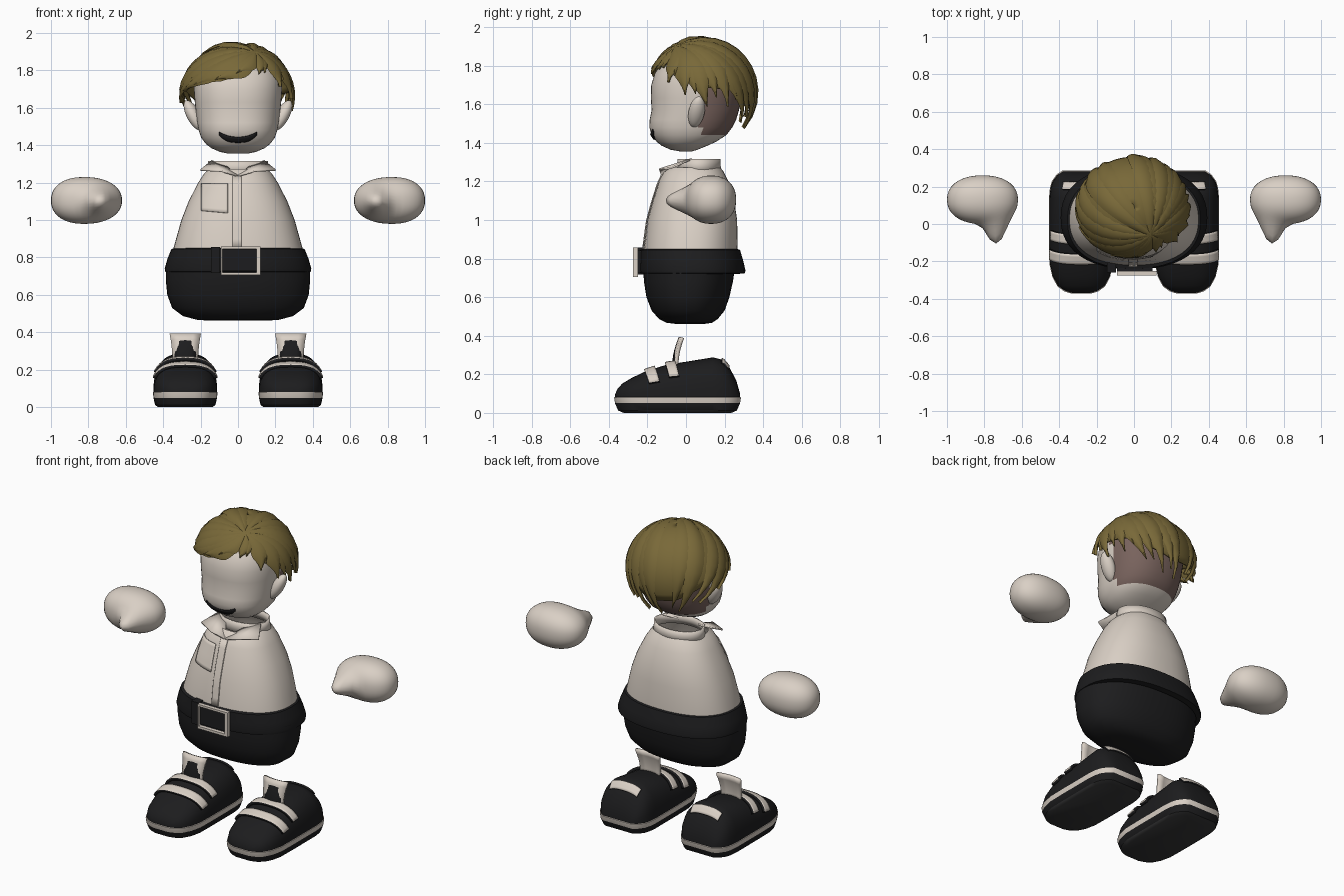
import bpy, bmesh, math, random
from mathutils import Vector

if "Cube" in bpy.data.objects:
    bpy.data.objects.remove(bpy.data.objects["Cube"])

random.seed(4)


def material(name, rgb):
    m = bpy.data.materials.new(name)
    m.diffuse_color = (*rgb, 1)
    m.use_nodes = True
    m.node_tree.nodes["Principled BSDF"].inputs["Base Color"].default_value = m.diffuse_color
    return m


BEIGE = material("beige", (0.70, 0.63, 0.56))
BLACK = material("black", (0.012, 0.012, 0.013))
GREY = material("sole_grey", (0.035, 0.035, 0.036))
HAIR = material("olive_blond", (0.19, 0.14, 0.04))
BROWN = material("shaved_brown", (0.19, 0.125, 0.11))


def finish(name, bm, mats, rule=None, thick=0, angle=40, rim=0):
    """Turn a bmesh into a shaded object; rule picks a material per face centre."""
    bmesh.ops.recalc_face_normals(bm, faces=bm.faces)
    if rule:
        for f in bm.faces:
            f.material_index = rule(f.calc_center_median())
    me = bpy.data.meshes.new(name)
    bm.to_mesh(me)
    bm.free()
    ob = bpy.data.objects.new(name, me)
    bpy.context.collection.objects.link(ob)
    for m in mats:
        me.materials.append(m)
    if thick:
        mod = ob.modifiers.new("thickness", 'SOLIDIFY')
        mod.thickness, mod.offset, mod.material_offset_rim = thick, 0, rim
    bpy.ops.object.select_all(action='DESELECT')
    ob.select_set(True)
    bpy.context.view_layer.objects.active = ob
    bpy.ops.object.shade_smooth_by_angle(angle=math.radians(angle))
    return ob


def add_grid(bm, rows, closed=False, caps=()):
    vs = [[bm.verts.new(p) for p in r] for r in rows]
    n = len(rows[0])
    for a, b in zip(vs, vs[1:]):
        for j in range(n if closed else n - 1):
            k = (j + 1) % n
            bm.faces.new((a[j], a[k], b[k], b[j]))
    for c in caps:
        bm.faces.new(vs[c])


def grid(name, rows, mats, closed=False, caps=(), **kw):
    bm = bmesh.new()
    add_grid(bm, rows, closed, caps)
    return finish(name, bm, mats, **kw)


def box(name, x, y, z, mat):
    rows = [[(a, b, c) for a, b in ((x[0], y[0]), (x[1], y[0]), (x[1], y[1]), (x[0], y[1]))] for c in z]
    return grid(name, rows, [mat], closed=True, caps=(0, -1))


def sample(table, t):
    """Linear lookup in rows of (key, values...)."""
    t = min(max(t, table[0][0]), table[-1][0])
    for p, q in zip(table, table[1:]):
        if t <= q[0]:
            f = (t - p[0]) / (q[0] - p[0])
            return [u + (v - u) * f for u, v in zip(p[1:], q[1:])]


def power(v, e):
    return math.copysign(abs(v) ** e, v)


def ring(z, a, yf, yb, n=2.3, seg=48):
    c, b = (yf + yb) / 2, (yb - yf) / 2
    ts = [math.tau * i / seg for i in range(seg)]
    return [(a * power(math.cos(t), 2 / n), c + b * power(math.sin(t), 2 / n), z) for t in ts]


def front(table, x, z, off=0.004, n=2.3):
    """Point on the front of a ring-lofted part."""
    a, yf, yb = sample(table, z)
    b = (yb - yf) / 2
    return (x, (yf + yb) / 2 - b * max(0, 1 - (abs(x) / a) ** n) ** (1 / n) - off, z)


def patch(name, table, x0, x1, low, high, mat, nu=12, nv=8, **kw):
    rows = []
    for i in range(nu + 1):
        x = x0 + (x1 - x0) * i / nu
        rows.append([front(table, x, low(x) + (high(x) - low(x)) * j / nv) for j in range(nv + 1)])
    return grid(name, rows, [mat], **kw)


# Torso: rows are (z, half width, front y, back y)
SHIRT = [(.80, .35, -.225, .268), (.85, .345, -.22, .268), (1.0, .303, -.2, .265), (1.1, .264, -.172, .25),
         (1.2, .213, -.14, .22), (1.25, .18, -.115, .195), (1.272, .155, -.085, .178)]
TROUSERS = [(.462, .15, -.06, .1), (.467, .22, -.1, .135), (.487, .295, -.14, .165), (.53, .352, -.178, .2),
            (.6, .378, -.205, .225), (.68, .386, -.218, .243), (.76, .386, -.222, .255)]
BELT = [(.72, .37, -.21, .27), (.724, .39, -.238, .306), (.74, .392, -.242, .308), (.79, .378, -.24, .296),
        (.845, .356, -.238, .28), (.85, .34, -.22, .265)]
for name, table, mat, caps in (("shirt", SHIRT, BEIGE, ()), ("trousers", TROUSERS, BLACK, (0,)),
                               ("waist_belt", BELT, BLACK, ())):
    grid(name, [ring(*r) for r in table], [mat], closed=True, caps=caps)
patch("shirt_placket", SHIRT, -.028, .018, lambda x: .85, lambda x: 1.235, BEIGE, thick=.006)
patch("shirt_pocket", SHIRT, -.195, -.055, lambda x: 1.05 - .09 * (x + .195), lambda x: 1.195, BEIGE, thick=.006)

# Collar: standing band and two pointed flaps
grid("collar_band", [ring(z, .15 + e, -.035 - e, .168 + e, 2) for z, e in ((1.255, .012), (1.285, .005), (1.315, .005))],
     [BEIGE], closed=True, thick=.01)
for s, side in ((-1, "left"), (1, "right")):
    pts = [(0, -.13, 1.235), (.09, -.14, 1.262), (.2, -.08, 1.268), (.14, .03, 1.316), (.06, -.03, 1.285)]
    bm = bmesh.new()
    v = [bm.verts.new((s * x, y, z)) for x, y, z in pts]
    bm.faces.new((v[0], v[1], v[4]))
    bm.faces.new((v[1], v[2], v[3], v[4]))
    finish("collar_flap_" + side, bm, [BEIGE], thick=.009)

# Buckle
box("belt_loop", (-.145, -.095), (-.258, -.2), (.717, .857), BLACK)
box("belt_end", (-.09, .1), (-.258, -.2), (.728, .842), BLACK)
for nm, x, z in (("top", (-.09, .12), (.845, .858)), ("bottom", (-.09, .12), (.705, .72)),
                 ("left", (-.09, -.083), (.72, .845)), ("right", (.1, .12), (.72, .845))):
    box("buckle_" + nm, x, (-.275, -.25), z, BEIGE)

# Head with shaved back
HEAD = [(1.355, .05, -.03, .03), (1.364, .095, -.08, .06), (1.384, .142, -.125, .11), (1.405, .17, -.152, .155),
        (1.44, .197, -.178, .21), (1.48, .21, -.19, .24), (1.52, .218, -.188, .26), (1.57, .224, -.178, .275),
        (1.63, .231, -.182, .285), (1.70, .236, -.18, .295), (1.76, .232, -.162, .295), (1.81, .215, -.13, .28),
        (1.86, .18, -.085, .25), (1.90, .12, -.02, .2), (1.92, .05, .05, .13)]
grid("head", [ring(*r) for r in HEAD], [BEIGE, BROWN], closed=True, caps=(0, -1),
     rule=lambda c: int(c.y > .08 and c.z > 1.44))
patch("mouth", HEAD, -.1, .1, lambda x: 1.415 + .04 * (abs(x) / .1) ** 3, lambda x: 1.443 + .027 * (x / .1) ** 2,
      BLACK, nv=3, thick=.006)


def sphere(name, fn, mat):
    bm = bmesh.new()
    bmesh.ops.create_uvsphere(bm, u_segments=36, v_segments=24, radius=1)
    for v in bm.verts:
        v.co = fn(v.co.copy())
    return finish(name, bm, [mat], angle=80)


for s, side in ((-1, "left"), (1, "right")):
    # Ears lean outward at the top
    sphere("ear_" + side, lambda u: Vector((s * (.238 + .04 * u.x + .034 * u.z), .055 + .042 * u.y + .012 * u.z,
                                            1.56 + .08 * u.z)), BEIGE)

    # Mitten hands with a thumb drawn out of the front
    def hand(u):
        q = [power(c, .9) for c in u]
        p = Vector((.81 + .19 * q[0], .13 + .13 * q[1], 1.105 + .125 * q[2] * (1 + .05 * u.x)))
        if u.y < 0:
            d = (p.x - .735) ** 2 + (p.z - 1.1) ** 2
            p.y -= .112 * math.exp(-(d / .0038) ** 1.2) * min(1, -2 * u.y)
        p.x *= s
        return p
    sphere("hand_" + side, hand, BEIGE)

# Hair: azimuth from the front in degrees and hairline height
HAIRLINE = [(-180, 1.53), (-150, 1.55), (-120, 1.63), (-100, 1.67), (-80, 1.72), (-65, 1.76), (-40, 1.785),
            (-15, 1.815), (8, 1.86), (22, 1.855), (36, 1.80), (55, 1.77), (72, 1.71), (85, 1.655), (100, 1.65),
            (130, 1.635), (152, 1.57), (180, 1.53)]


def direction(deg, z):
    s = max(-1, min(1, (z - 1.665) / .285))
    c, a = math.sqrt(1 - s * s), math.radians(deg)
    return Vector((math.sin(a) * c, -math.cos(a) * c, s))


def scalp(u, k=1.0):
    u = u.normalized()
    return Vector((.297 * u.x * k - .005, .085 + .277 * u.y * k, 1.665 + .283 * u.z * k))


top = Vector((0, 0, 1))
rows = []
for i in range(13):
    t = .02 + .98 * i / 12
    rows.append([scalp(top.slerp(direction(d, sample(HAIRLINE, d)[0] + .035), t), .97) for d in range(-180, 180, 6)])
grid("hair_cap", rows, [HAIR], closed=True, thick=.012)

# Locks sweep from the crown whorl to the hairline, ending in points
whorl = direction(32, 1.895)
bm = bmesh.new()
for i in range(30):
    deg = max(-180, min(180, -180 + i * 12 + random.uniform(-3, 3)))
    end = direction(deg, sample(HAIRLINE, deg)[0] - (.01, .05)[i % 2] - random.uniform(0, .015))
    span = whorl.angle(end)
    bend = random.uniform(.08, .17) * span
    lift = (.006, .018)[i % 2] + random.uniform(0, .006)
    rows = []
    for j in range(13):
        t = j / 12
        u = whorl.slerp(end, t)
        side = u.cross(end - whorl).normalized()
        u = (u + side * bend * math.sin(math.pi * t)).normalized()
        w = (.02 + .2 * min(1, span) * math.sin(math.pi * min(1, t * .82 + .03)) ** .8) * min(1, (1.02 - t) * 2.6)
        k = 1 + lift + .015 * t
        rows.append([scalp(u + side * w * f, k + h) for f, h in
                     ((-1, -.03), (-.55, .0), (0, .015), (.55, .005), (1, -.02), (0, -.06))])
    add_grid(bm, rows, True, (0, -1))
finish("hair_locks", bm, [HAIR], angle=50)

# Shoes: rows are (y, half width, top z)
UPPER = [(-.368, .05, .095), (-.355, .09, .125), (-.33, .125, .152), (-.28, .152, .182), (-.21, .168, .215),
         (-.1, .17, .25), (0, .17, .265), (.14, .17, .288), (.19, .165, .275), (.225, .155, .235),
         (.26, .13, .17), (.28, .1, .1)]
CX = .282


def shoe_point(s, y, deg, k=1.0):
    w, h = sample(UPPER, y)
    t = math.radians(deg)
    return (s * (CX + k * w * power(math.cos(t), .75)), y, .075 + k * (h - .075) * max(0, math.sin(t)) ** .75)


def sole_ring(s, z, k):
    left = [(s * (CX - k * w), y * k - .045 * (1 - k), z) for y, w, _ in UPPER]
    right = [(s * (CX + k * w), y * k - .045 * (1 - k), z) for y, w, _ in reversed(UPPER)]
    return left + right


for s, side in ((-1, "left"), (1, "right")):
    # Straps slant backwards towards their ends and have dark edges
    def shoe_patch(name, y0, y1, d0, d1, k, thick, slant=0):
        rows = []
        for i in range(5):
            row = []
            for j in range(21):
                d = d0 + (d1 - d0) * j / 20
                y = y0 + (y1 - y0) * i / 4 + slant * (1 - math.sin(math.radians(d)))
                row.append(shoe_point(s, y, d, k))
            rows.append(row)
        grid(name + "_" + side, rows, [BEIGE, BLACK], thick=thick, rim=1)

    grid("shoe_upper_" + side, [[shoe_point(s, r[0], d) for d in range(0, 181, 9)] for r in UPPER],
         [BLACK], closed=True, caps=(0, -1))
    grid("shoe_sole_" + side, [sole_ring(s, z, k) for z, k in
                               ((0, .86), (.012, .95), (.05, 1.0), (.08, 1.015), (.084, .98))],
         [BLACK, BEIGE, GREY], closed=True, caps=(0, -1), rule=lambda c: 2 if c.z < .008 else int(c.z > .05))
    shoe_patch("front_strap", -.215, -.16, 24, 156, 1.04, .018, .04)
    shoe_patch("rear_strap", -.107, -.055, 30, 150, 1.04, .018, .04)
    shoe_patch("heel_tab", .185, .222, 60, 120, 1.02, .012)
    # Tongue leaning back, black facing with a beige rim
    for nm, mat, w, off, z1, th in (("tongue", BEIGE, 1, 0, .39, .018), ("tongue_facing", BLACK, .86, -.009, .38, .006)):
        rows = []
        for i in range(6):
            f = i / 5
            z = .24 + (z1 - .24) * f
            hw = (.066 + .016 * f * f) * w
            rows.append([(s * (CX + hw * g), -.06 + .03 * f * f + off + .012 * g * g, z) for g in (-1, -.5, 0, .5, 1)])
        grid(nm + "_" + side, rows, [mat], thick=th)
